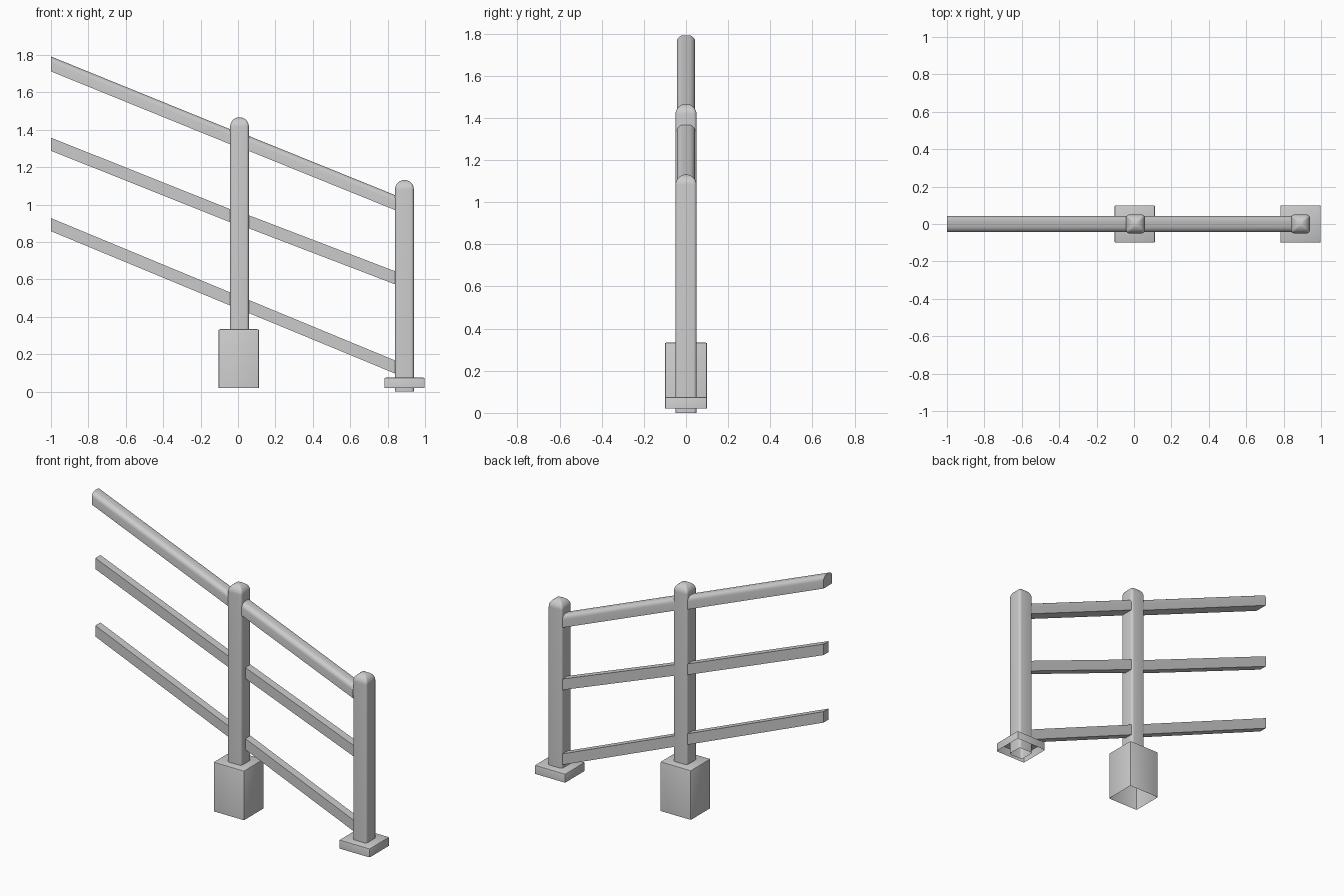
import bpy, bmesh, math

if "Cube" in bpy.data.objects:
    bpy.data.objects.remove(bpy.data.objects["Cube"])


def finish(name, bm, angle=35):
    bmesh.ops.recalc_face_normals(bm, faces=bm.faces)
    me = bpy.data.meshes.new(name)
    bm.to_mesh(me)
    bm.free()
    ob = bpy.data.objects.new(name, me)
    bpy.context.collection.objects.link(ob)
    bpy.ops.object.select_all(action='DESELECT')
    ob.select_set(True)
    bpy.context.view_layer.objects.active = ob
    bpy.ops.object.shade_smooth_by_angle(angle=math.radians(angle))
    return ob


def loft(bm, rings):
    loops = [[bm.verts.new(p) for p in r] for r in rings]
    n = len(loops[0])
    for a, b in zip(loops, loops[1:]):
        for i in range(n):
            j = (i + 1) % n
            bm.faces.new((a[i], a[j], b[j], b[i]))
    return loops


def post(name, cx, z0, z1, half=0.05, r=0.015, seg=4):
    # Rounded square shaft, rings shrinking into a dome at the top
    section = []
    for k, (sx, sy) in enumerate([(1, 1), (-1, 1), (-1, -1), (1, -1)]):
        for s in range(seg + 1):
            a = math.pi / 2 * (k + s / seg)
            section.append((sx * (half - r) + r * math.cos(a),
                            sy * (half - r) + r * math.sin(a)))
    levels = [(z0, 1.0)]
    for i in range(9):
        a = math.radians(10 * i)
        levels.append((z1 - half + half * math.sin(a), math.cos(a)))
    bm = bmesh.new()
    loops = loft(bm, [[(cx + x * f, y * f, z) for x, y in section] for z, f in levels])
    bm.faces.new(loops[-1])
    return finish(name, bm)


def footing(name, cx, z0, z1):
    # Open-bottomed block with softened edges
    bm = bmesh.new()
    bmesh.ops.create_cube(bm, size=1)
    for v in bm.verts:
        v.co = (cx + v.co.x * 0.216, v.co.y * 0.2, z0 if v.co.z < 0 else z1)
    low = [f for f in bm.faces if f.calc_center_median().z < z0 + 1e-4]
    bmesh.ops.delete(bm, geom=low, context='FACES_ONLY')
    edges = [e for e in bm.edges if len(e.link_faces) == 2]
    bmesh.ops.bevel(bm, geom=edges, offset=0.007, segments=2, profile=0.5, affect='EDGES')
    return finish(name, bm)


def rail(name, profile, x0, za, x1, zb, cap):
    # Sloping bar with vertically cut ends
    bm = bmesh.new()
    loops = loft(bm, [[(x, y, z + h) for y, h in profile] for x, z in ((x0, za), (x1, zb))])
    if cap:
        bm.faces.new(loops[0])
    return finish(name, bm)


# Posts and footings
post("middle_post", 0.008, 0.33, 1.467)
post("end_post", 0.89, 0.0, 1.132)
footing("middle_footing", 0.004, 0.02, 0.334)
footing("end_footing", 0.89, 0.02, 0.075)

# Rail sections: plain bar set to the back, handrail with rounded top
bar = [(-0.008, 0), (0.043, 0), (0.043, 0.07), (-0.008, 0.07)]
hand = [(-0.043, 0), (0.043, 0), (0.043, 0.05)]
for i in range(1, 6):
    a = math.pi / 2 * i / 5
    hand.append((0.013 + 0.03 * math.cos(a), 0.05 + 0.03 * math.sin(a)))
hand += [(-y, h) for y, h in reversed(hand[2:])]

# Bottom heights: outer end, left and right of middle post, end post
heights = {"top_rail": (hand, 1.712, 1.322, 1.288, 0.97),
           "middle_rail": (bar, 1.288, 0.905, 0.874, 0.573),
           "lower_rail": (bar, 0.858, 0.46, 0.421, 0.096)}
for name, (profile, a, b, c, d) in heights.items():
    rail(name + "_left", profile, -1.0, a, -0.04, b, True)
    rail(name + "_right", profile, 0.056, c, 0.842, d, False)
